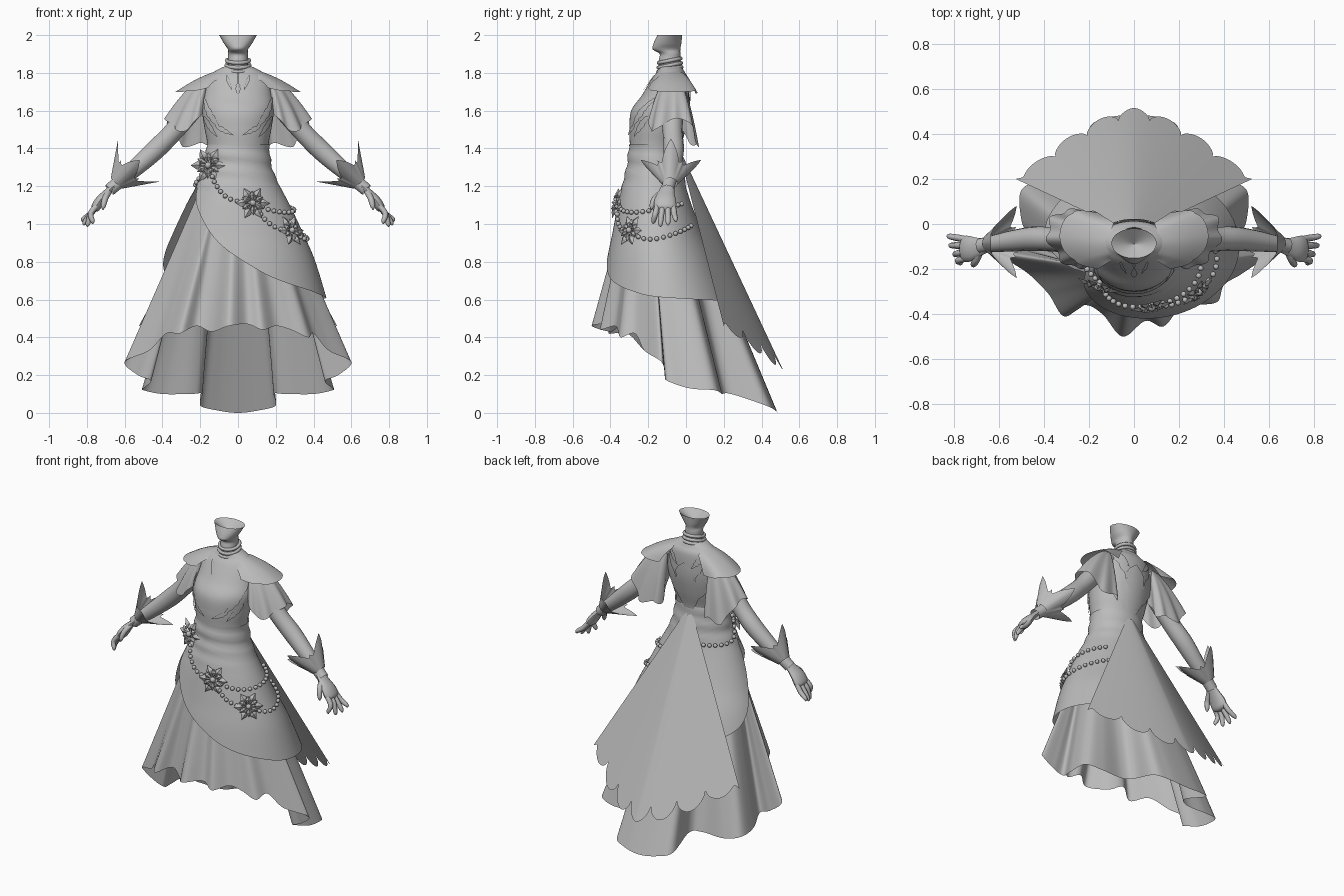
import bpy, bmesh
from math import sin, cos, pi, radians, degrees, atan2
from mathutils import Vector, Matrix

if "Cube" in bpy.data.objects:
    bpy.data.objects.remove(bpy.data.objects["Cube"])

grey = bpy.data.materials.new("plain_grey")
grey.use_nodes = True
grey.diffuse_color = (0.5, 0.5, 0.5, 1)
grey.node_tree.nodes["Principled BSDF"].inputs["Base Color"].default_value = (0.5, 0.5, 0.5, 1)


def finish(name, bm, sharp=50):
    bmesh.ops.recalc_face_normals(bm, faces=bm.faces)
    me = bpy.data.meshes.new(name)
    bm.to_mesh(me)
    bm.free()
    me.materials.append(grey)
    me.shade_smooth()
    me.set_sharp_from_angle(angle=radians(sharp))
    bpy.context.collection.objects.link(bpy.data.objects.new(name, me))


def grid(name, rows, closed=False):
    bm = bmesh.new()
    vs = [[bm.verts.new(p) for p in row] for row in rows]
    n = len(rows[0])
    for a, b in zip(vs, vs[1:]):
        for i in range(n if closed else n - 1):
            j = (i + 1) % n
            bm.faces.new((a[i], a[j], b[j], b[i]))
    finish(name, bm)


def both(name, rows, closed=False):
    grid("left_" + name, rows, closed)
    grid("right_" + name, [[(-p[0], p[1], p[2]) for p in r] for r in rows], closed)


def spline(pts, n=8, closed=False):
    pts = [Vector(p) for p in pts]
    m, out = len(pts), []
    get = (lambda i: pts[i % m]) if closed else (lambda i: pts[max(0, min(m - 1, i))])
    for i in range(m if closed else m - 1):
        a, b, c, d = (get(i + k) for k in (-1, 0, 1, 2))
        for s in range(n):
            t = s / n
            out.append(b + (c - a) * t / 2 + (a * 2 - b * 5 + c * 4 - d) * t * t / 2
                       + (b * 3 - a - c * 3 + d) * t ** 3 / 2)
    return out if closed else out + [pts[-1]]


def lookup(table, key):
    for a, b in zip(table, table[1:]):
        if (a[0] - key) * (b[0] - key) <= 0 and a[0] != b[0]:
            return a.lerp(b, (key - a[0]) / (b[0] - a[0]))
    return table[0] if abs(key - table[0][0]) < abs(key - table[-1][0]) else table[-1]


def on_body(table, deg, z, off=0.0):
    # each section: height, half width, front depth, back depth
    _, rx, yf, yb = lookup(table, z)
    a = radians(deg)
    return Vector(((rx + off) * sin(a), (yf + yb) / 2 - ((yb - yf) / 2 + off) * cos(a), z))


def tube(pts, flat=1.0, sides=14):
    path, rows = spline(pts, 5), []
    for i, p in enumerate(path):
        d = (path[min(i + 1, len(path) - 1)] - path[max(i - 1, 0)]).to_3d().normalized()
        u = (Vector((0, 1, 0)) - d * d.y).normalized()
        w = d.cross(u)
        rows.append([p.to_3d() + p[3] * (u * cos(k * 2 * pi / sides) + w * flat * sin(k * 2 * pi / sides))
                     for k in range(sides)])
    return rows


# Torso, neck and jaw, with a shallow hollow closing the top
torso = spline([(1.84, .058, -.145, -.025), (1.81, .12, -.15, -.01), (1.77, .165, -.18, .01),
                (1.68, .182, -.235, .015), (1.6, .19, -.29, .01), (1.5, .176, -.3, -.01),
                (1.4, .16, -.297, -.035), (1.25, .17, -.3, -.04)])
neck = spline([(2, .1, -.152, -.02), (1.955, .074, -.172, -.025), (1.925, .054, -.176, -.03),
               (1.9, .052, -.14, -.03), (1.86, .053, -.145, -.028), (1.79, .06, -.145, -.02)])
for name, tab in (("torso", torso), ("neck", neck)):
    rows = [[on_body(tab, k * 7.5, r[0]) for k in range(48)] for r in tab]
    if name == "neck":
        rows = [[p.lerp(Vector((0, -.09, 1.94)), t) for p in rows[0]] for t in (.98, .5)] + rows
    grid(name, rows, True)

# Choker bands
for i, (z, r) in enumerate(((1.865, .06), (1.84, .062), (1.818, .064))):
    bpy.ops.mesh.primitive_torus_add(location=(0, -.086, z), rotation=(.2, 0, 0), major_radius=r,
                                     minor_radius=.01, major_segments=32, minor_segments=8)
    ring = bpy.context.object
    ring.name = "choker_band_%d" % (i + 1)
    ring.data.materials.append(grey)
    ring.data.shade_smooth()

# Pleated underskirt: deep folds along a hem that drops to the back
right_front = [(.05, -.43, .47), (.13, -.455, .44), (.2, -.38, .46), (.28, -.36, .44), (.37, -.345, .4),
               (.4, -.27, .42), (.48, -.22, .33)]
half_back = [(.6, -.13, .27), (.53, -.11, .2), (.46, -.1, .17), (.5, .02, .13), (.5, .15, .12),
             (.4, .19, .1), (.25, .19, .1), (.19, .24, .1), (.2, .42, .04), (.12, .47, .015)]
left_front = [(-.47, -.22, .33), (-.38, -.31, .42), (-.31, -.41, .42), (-.22, -.36, .46),
              (-.14, -.4, .43), (-.05, -.5, .46)]
hem = spline(right_front + half_back + [(0, .485, 0)] + [(-x, y, z) for x, y, z in reversed(half_back)]
             + left_front, 8, True)
rows = []
for i in range(25):
    row = []
    for p in hem:
        a = atan2(p.x / .57, -p.y / .47)
        row.append(Vector((.2 * sin(a), -.155 - .14 * cos(a), 1.2)).lerp(p, i / 24))
    rows.append(row)
grid("pleated_underskirt", rows, True)

# Wrapped overskirt with a slanting hem and a side slit
wrap = spline([(1.42, .165, -.302, -.03), (1.3, .18, -.315, -.015), (1.2, .222, -.34, 0),
               (1.1, .275, -.362, .03), (.95, .345, -.39, .09), (.8, .41, -.42, .165), (.55, .485, -.455, .27)])
wrap_hem = spline([(-75, 1.2), (-42, 1.05), (-16, .9), (7, .79), (27, .71), (55, .65), (90, .61),
                   (180, .6), (230, .7), (255, .8), (274, 1.02), (285, 1.2)])
rows = []
for i in range(33):
    t, row = i / 32, []
    for k in range(145):
        deg = -75 + k * 2.5
        z = 1.42 + (lookup(wrap_hem, deg)[1] - 1.42) * t
        crease = .004 * sin(z * 75 + radians(deg)) * max(0, min(1, (z - 1.15) * 8))
        row.append(on_body(wrap, deg, z, crease))
    rows.append(row)
grid("wrapped_overskirt", rows)

# Scalloped back train
apex = Vector((0, -.045, 1.42))
rows = []
for i in range(1, 22):
    row = []
    for k in range(141):
        u = k / 70 - 1
        s = abs(u)
        edge = Vector((.525 * u, .515 - .315 * s ** 1.5, .225 + .235 * s ** 1.6))
        scallop = max(abs(cos(3.5 * pi * u)) ** .6, s ** 16)
        row.append(apex.lerp(edge, i / 21 * (.93 + .07 * scallop)))
    rows.append(row)
grid("scalloped_train", rows)

# Flared sleeves, longer behind
hem = spline([(.385, -.05, 1.56), (.345, -.13, 1.52), (.29, -.185, 1.49), (.21, -.19, 1.56), (.17, -.13, 1.6),
              (.165, -.04, 1.52), (.15, .03, 1.42), (.2, .06, 1.43), (.29, .06, 1.41), (.36, .03, 1.52)], 10, True)
heart = Vector((.15, -.07, 1.79))
rows = []
for i in range(15):
    t, row = .1 + .9 * i / 14, []
    for k, p in enumerate(hem):
        d = p - heart
        f = 1 + .05 * t * sin(k * 2 * pi / 12.5)
        row.append(heart + Vector((d.x * f * t ** .75, d.y * f * t ** .55, d.z * t ** 1.2)))
    rows.append(row)
both("flared_sleeve", rows, True)

# Pointed shoulder capes
cape_top = spline([(.09, -.155, 1.77), (.1, -.13, 1.8), (.11, -.085, 1.812), (.1, -.03, 1.805), (.09, .005, 1.785)])
cape_hem = spline([(.16, -.2, 1.72), (.29, -.165, 1.69), (.33, -.06, 1.7), (.3, .06, 1.69), (.16, .05, 1.69)])
rows = []
for i in range(11):
    t = i / 10
    rows.append([a.lerp(b, t * (.86 + .14 * abs(cos(k * pi / 16)))) + Vector((0, 0, .01 * sin(pi * t)))
                 for k, (a, b) in enumerate(zip(cape_top, cape_hem))])
both("shoulder_cape", rows)

# Arms and hands
both("arm", tube([(.14, -.08, 1.74, .058), (.25, -.075, 1.6, .058), (.35, -.07, 1.48, .053),
                  (.44, -.065, 1.39, .054), (.54, -.075, 1.3, .047), (.64, -.09, 1.215, .036),
                  (.68, -.097, 1.18, .034)]), True)
both("palm", tube([(.65, -.092, 1.21, .032), (.69, -.103, 1.17, .042), (.73, -.11, 1.125, .057),
                   (.755, -.11, 1.085, .054), (.768, -.11, 1.07, .012)], .45), True)
for i, (y0, y1, x, z) in enumerate(((-.152, -.172, .77, 1.0), (-.124, -.135, .795, .985),
                                    (-.096, -.095, .812, .992), (-.069, -.055, .82, 1.01))):
    both("finger_%d" % (i + 1), tube([(.745, y0, 1.1, .015), (.78, (y0 + y1) / 2, 1.055, .015),
                                      (x, y1, z + .015, .012), (x + .002, y1, z, .002)], 1, 8), True)
both("thumb", tube([(.685, -.125, 1.17, .017), (.703, -.165, 1.135, .016), (.713, -.18, 1.095, .013),
                    (.715, -.182, 1.075, .002)], 1, 8), True)

# Spiked cuffs
base, axis = Vector((.645, -.085, 1.215)), Vector((-.707, .03, .707)).normalized()
side = Vector((0, 1, 0))
up = axis.cross(side) * -1
rows = []
for i in range(9):
    t, row = i / 8, []
    for k in range(64):
        a = k * pi / 32
        spike = (1 - abs(sin(2 * a))) ** .9 + .25 * max(0, 1 - abs(cos(2 * a)) * 3)
        reach, flare = .08 + .095 * spike, .075 + .085 * spike
        row.append(base + axis * reach * t + (up * cos(a) + side * sin(a)) * (.04 + (flare - .04) * t))
    rows.append(row)
both("spiked_cuff", rows, True)


# Flower ornaments on the overskirt; facing turns one towards the front
def flower(name, deg, z, size, off, facing):
    p = on_body(wrap, deg, z, off)
    n = (on_body(wrap, deg + 2, z) - on_body(wrap, deg - 2, z)).cross(
        on_body(wrap, deg, z + .02) - on_body(wrap, deg, z - .02)).normalized()
    n = n.lerp(Vector((0, -1, 0)), facing).normalized()
    m = Matrix.Translation(p) @ n.to_track_quat("Z", "Y").to_matrix().to_4x4() @ Matrix.Scale(size, 4)
    bm = bmesh.new()
    for k in range(12):
        big = k % 2 == 0
        turn = m @ Matrix.Rotation(k * pi / 6, 4, "Z")
        r, w, h = (1, .23, .02) if big else (.7, .17, .08)
        pts = [(.15, 0, h), (r * .62, w, h), (r, 0, h), (r * .62, -w, h), (r * .6, 0, h + .16)]
        v = [bm.verts.new(turn @ Vector(q)) for q in pts]
        for j in range(4):
            bm.faces.new((v[j], v[(j + 1) % 4], v[4]))
        bm.faces.new(v[:4])
        if big:
            bmesh.ops.create_icosphere(bm, subdivisions=1, radius=.07,
                                       matrix=turn @ Matrix.Translation((.4, 0, .2)))
    bmesh.ops.create_icosphere(bm, subdivisions=2, radius=.18, matrix=m @ Matrix.Translation((0, 0, .1)))
    finish(name, bm, 30)


flower("upper_flower", -52, 1.31, .1, .02, .6)
flower("middle_flower", 16, 1.11, .094, .01, 0)
flower("lower_flower", 54, .965, .09, .01, 0)


# Pearl strands
def pearls(name, path):
    bm, last = bmesh.new(), None
    for deg, z in spline(path, 60):
        p = on_body(wrap, deg, z, .01)
        if last is None or (p - last).length > .034:
            bmesh.ops.create_icosphere(bm, subdivisions=2, radius=.0125, matrix=Matrix.Translation(p))
            last = p
    finish(name, bm, 80)


pearls("upper_pearls", [(-54, 1.31), (-29, 1.2), (-8, 1.13), (17, 1.11), (38, 1.07), (72, 1.065), (140, 1.11)])
pearls("lower_pearls", [(17, 1.11), (27, 1.02), (37, .98), (55, .95), (85, .92), (140, .99)])
pearls("back_pearls", [(-54, 1.31), (-95, 1.21), (-150, 1.2)])


# Leaf applique plates on the bodice, given by start and end (angle, height) and half width
def leaf(name, a, b, width):
    a, b, rows = Vector(a), Vector(b), []
    rx = lookup(torso, a.y)[1]
    d = Vector(((b.x - a.x) * rx * pi / 180, b.y - a.y)).normalized()
    for i in range(13):
        t = i / 12
        c, w = a.lerp(b, t), width * sin(pi * t ** .7) * (1 if i % 3 else .75) + .0005
        rows.append([on_body(torso, c.x - degrees(d.y * w * s / rx), c.y + d.x * w * s, .008)
                     for s in (-1, -.5, 0, .5, 1)])
    grid(name, rows)


front = [((64, 1.64), (30, 1.5), .024), ((70, 1.57), (38, 1.46), .022), ((72, 1.67), (44, 1.58), .016),
         ((40, 1.52), (8, 1.47), .014), ((22, 1.79), (10, 1.71), .007)]
back = [((125, 1.73), (172, 1.42), .05), ((140, 1.77), (165, 1.69), .018), ((118, 1.66), (152, 1.52), .022)]
for i, (a, b, w) in enumerate(front + back):
    for label, s in (("left", 1), ("right", -1)):
        leaf("%s_bodice_leaf_%d" % (label, i + 1), (a[0] * s, a[1]), (b[0] * s, b[1]), w)
leaf("back_center_leaf", (180, 1.72), (180, 1.3), .08)
leaf("necklace_drop", (0, 1.69), (0, 1.76), .014)
leaf("necklace_stem", (0, 1.75), (0, 1.82), .006)
